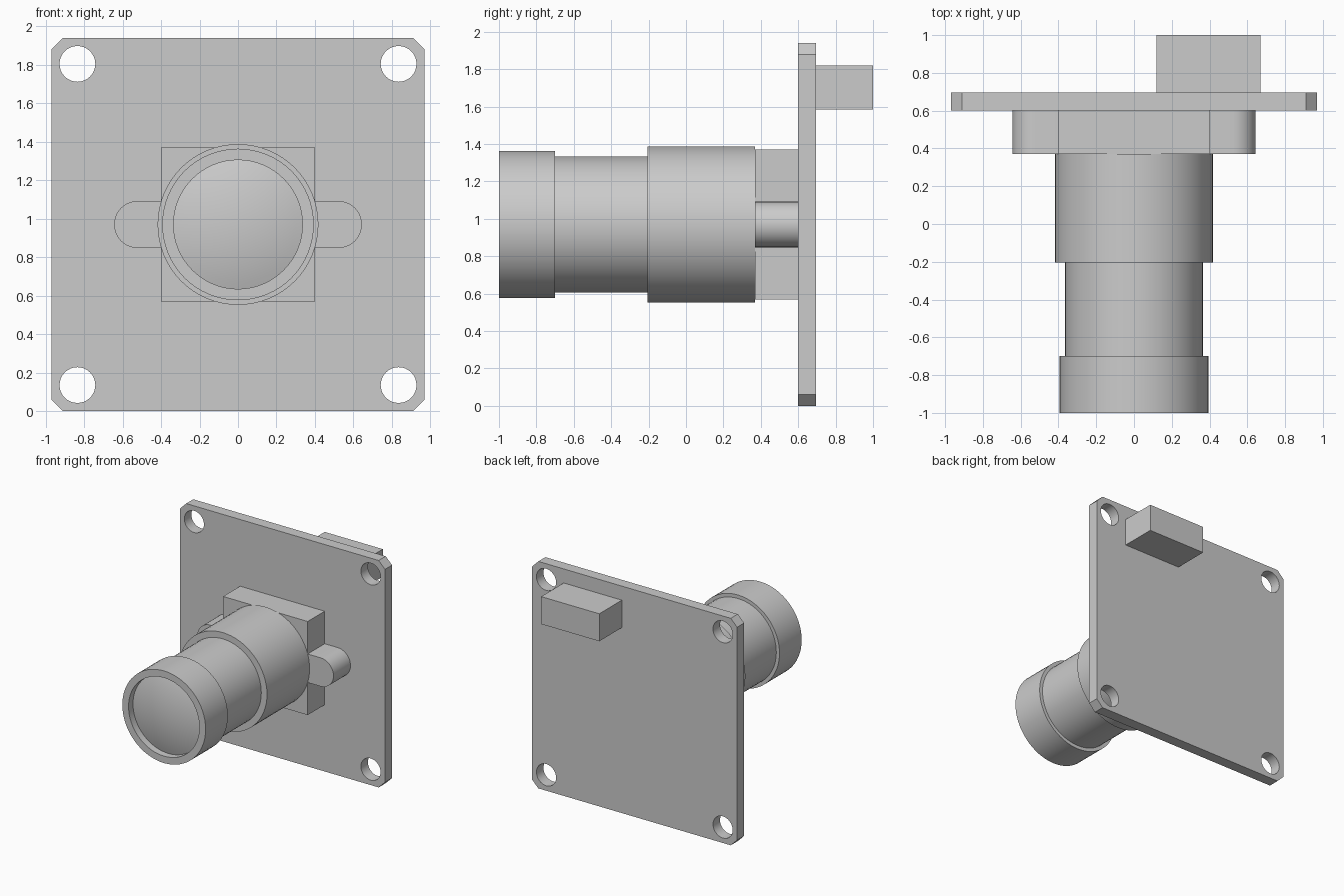
import bpy, bmesh
from math import sin, cos, pi, radians, sqrt

if "Cube" in bpy.data.objects:
    bpy.data.objects.remove(bpy.data.objects["Cube"])

CZ = 0.97  # height of the lens axis


def finish(obj):
    bpy.ops.object.select_all(action='DESELECT')
    obj.select_set(True)
    bpy.context.view_layer.objects.active = obj
    bpy.ops.object.shade_smooth_by_angle(angle=radians(30))


def arc(cx, cz, r, a0, a1, n):
    return [(cx + r * cos(a0 + (a1 - a0) * i / n), cz + r * sin(a0 + (a1 - a0) * i / n))
            for i in range(n + 1)]


def plate(name, loops, y0, y1):
    """Extrude x/z outlines (first outer, others holes) from y0 to y1."""
    cu = bpy.data.curves.new(name, 'CURVE')
    cu.dimensions = '2D'
    cu.fill_mode = 'BOTH'
    cu.extrude = (y1 - y0) / 2
    for pts in loops:
        sp = cu.splines.new('POLY')
        sp.points.add(len(pts) - 1)
        for p, (x, z) in zip(sp.points, pts):
            p.co = (x, z, 0, 1)
        sp.use_cyclic_u = True
    tmp = bpy.data.objects.new(name + "_outline", cu)
    bpy.context.collection.objects.link(tmp)
    dg = bpy.context.evaluated_depsgraph_get()
    me = bpy.data.meshes.new_from_object(tmp.evaluated_get(dg))
    bpy.data.objects.remove(tmp)
    bm = bmesh.new()
    bm.from_mesh(me)
    bmesh.ops.remove_doubles(bm, verts=bm.verts, dist=1e-5)
    bmesh.ops.recalc_face_normals(bm, faces=bm.faces)
    for v in bm.verts:  # stand the outline upright
        x, z, d = v.co
        v.co = (x, (y0 + y1) / 2 - d, z)
    bm.to_mesh(me)
    bm.free()
    me.name = name
    obj = bpy.data.objects.new(name, me)
    bpy.context.collection.objects.link(obj)
    finish(obj)


def box(name, x0, x1, y0, y1, z0, z1):
    plate(name, [[(x0, z0), (x1, z0), (x1, z1), (x0, z1)]], y0, y1)


def lathe(name, profile, steps=64):
    """Spin an (r, y) profile round the lens axis."""
    bm = bmesh.new()
    vs = [bm.verts.new((r, y, CZ)) for r, y in profile]
    es = [bm.edges.new(p) for p in zip(vs, vs[1:])]
    bmesh.ops.spin(bm, geom=vs + es, cent=(0, 0, CZ), axis=(0, 1, 0),
                   angle=2 * pi, steps=steps)
    bmesh.ops.remove_doubles(bm, verts=bm.verts, dist=1e-5)
    bmesh.ops.recalc_face_normals(bm, faces=bm.faces)
    me = bpy.data.meshes.new(name)
    bm.to_mesh(me)
    bm.free()
    obj = bpy.data.objects.new(name, me)
    bpy.context.collection.objects.link(obj)
    finish(obj)


# circuit board with cut corners and four screw holes
W, C = 0.97, 0.06
board = [(-W + C, 0), (W - C, 0), (W, C), (W, 2 * W - C),
         (W - C, 2 * W), (-W + C, 2 * W), (-W, 2 * W - C), (-W, C)]
holes = [arc(sx * 0.835, CZ + sz * 0.835, 0.093, 0, 2 * pi, 32)[:-1]
         for sx in (-1, 1) for sz in (-1, 1)]
plate("circuit_board", [board] + holes, 0.60, 0.695)

# square lens mount with a rounded ear on each side
box("lens_mount", -0.40, 0.40, 0.37, 0.60, CZ - 0.40, CZ + 0.40)
for side, s in (("left", -1), ("right", 1)):
    ear = [(s * x, z) for x, z in arc(0.522, CZ, 0.122, -pi / 2, pi / 2, 20)]
    ear = [(s * 0.40, CZ - 0.122)] + ear + [(s * 0.40, CZ + 0.122)]
    plate("mount_ear_" + side, [ear], 0.37, 0.60)

# stepped barrel with a recessed front
lathe("lens_barrel", [(0, 0.37), (0.418, 0.37), (0.418, -0.205), (0.364, -0.205),
                      (0.364, -0.70), (0.394, -0.70), (0.394, -1.0),
                      (0.335, -1.0), (0.335, -0.94)])

# domed front glass
R, SAG = 0.335, 0.05
rad = (R * R + SAG * SAG) / (2 * SAG)
lathe("front_glass", [(R * i / 10, -0.94 - SAG + rad - sqrt(rad * rad - (R * i / 10) ** 2))
                      for i in range(11)])

# cable connector on the back
box("cable_connector", 0.12, 0.67, 0.695, 1.0, 1.585, 1.82)
